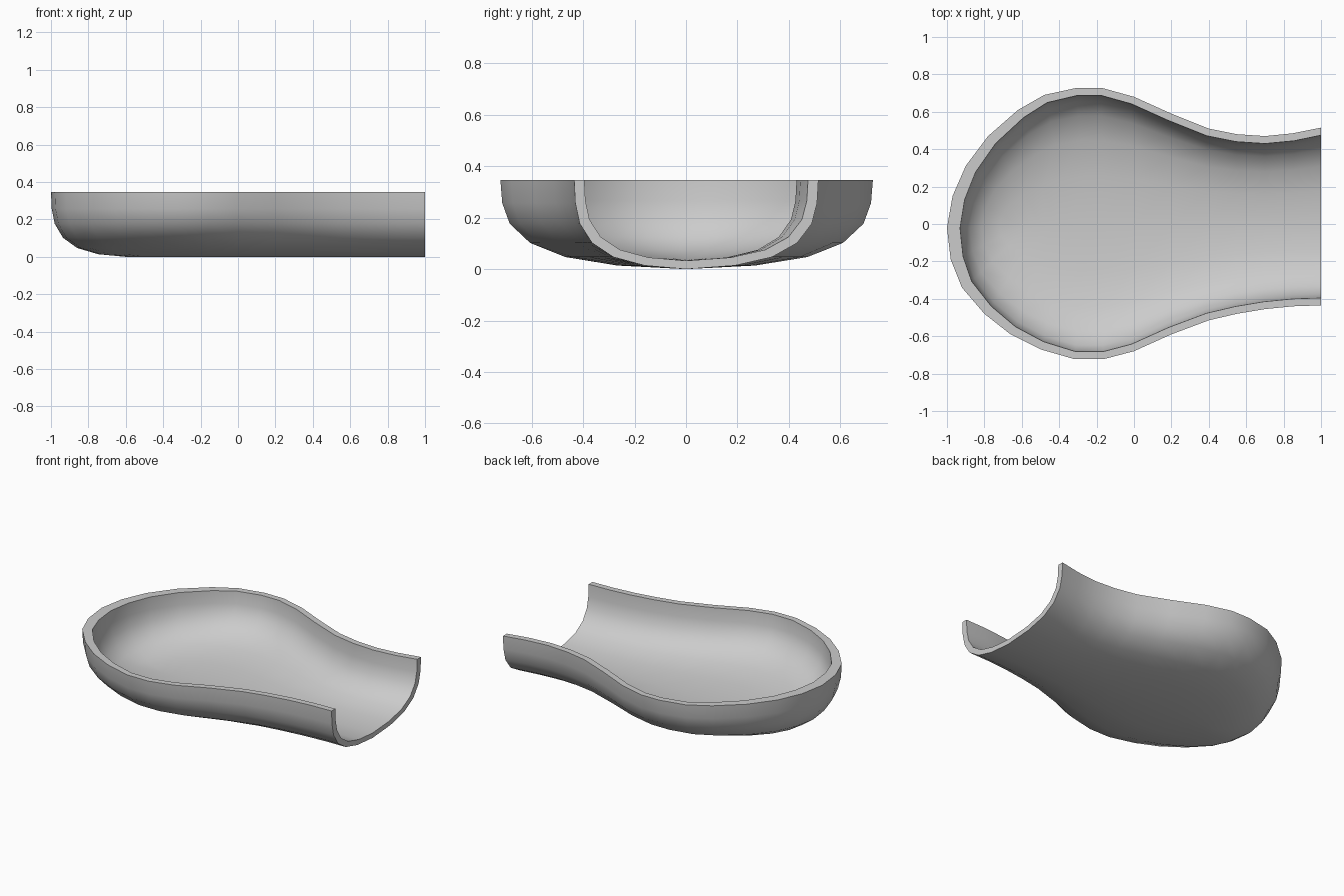
import bpy, bmesh
from mathutils import Vector

if "Cube" in bpy.data.objects:
    bpy.data.objects.remove(bpy.data.objects["Cube"])

# Rim outline: (x, y of back side) and matching (x, y of front side), mouth to tip
BACK = [(1, .515), (.85, .485), (.7, .47), (.55, .48), (.4, .51), (.2, .59), (0, .68),
        (-.17, .727), (-.31, .727), (-.48, .69), (-.62, .61), (-.78, .47), (-.9, .31), (-.97, .15)]
FRONT = [(1, -.435), (.85, -.44), (.7, -.455), (.55, -.48), (.4, -.515), (.2, -.59), (0, -.68),
         (-.16, -.722), (-.32, -.722), (-.5, -.67), (-.66, -.59), (-.8, -.48), (-.92, -.34), (-.98, -.19)]
TIP = (-1, -.02)
# Wall section: (fraction of the way out from the spine, height)
SECTION = [(1, .35), (.99, .26), (.95, .18), (.84, .105), (.65, .05), (.37, .017), (0, .003)]

outline = [Vector(p) for p in BACK + [TIP] + FRONT[::-1]]
n = len(outline)


def spine_x(i):
    # Both sides share the spine; under the bowl it is shortened to round the tip
    x = (outline[i].x + outline[n - 1 - i].x) / 2
    return x if x > -.2 else -.2 + (x + .2) * .5


def inset(i):
    # Wall thickness, a little heavier at the tip
    t = (outline[min(i + 1, n - 1)] - outline[max(i - 1, 0)]).normalized()
    inward = Vector((-t.y, t.x))
    d = .04 + .03 * max(0, inward.x) ** 2
    p = outline[i] + inward * d
    if i in (0, n - 1):
        p.x = 1
    return p


bm = bmesh.new()


def shell(rim, floor):
    rows = []
    for s, z in SECTION:
        h = floor + z * (.35 - floor) / .35
        rows.append([bm.verts.new((spine_x(i) * (1 - s) + p.x * s, p.y * s, h))
                     for i, p in enumerate(rim)])
    for a, b in zip(rows, rows[1:]):
        strip(a, b)
    return rows


def strip(a, b):
    for i in range(len(a) - 1):
        bm.faces.new((a[i], a[i + 1], b[i + 1], b[i]))


# Outer and inner skins, rim, and the two halves of the mouth edge
outer = shell(outline, 0)
inner = shell([inset(i) for i in range(n)], .033)
strip(outer[0], inner[0])
for e in (0, -1):
    strip([r[e] for r in outer], [r[e] for r in inner])

bmesh.ops.remove_doubles(bm, verts=bm.verts, dist=.0005)
bmesh.ops.recalc_face_normals(bm, faces=bm.faces)
lo = min(v.co.z for v in bm.verts)
for v in bm.verts:
    v.co.z -= lo

mesh = bpy.data.meshes.new("scoop_tray")
bm.to_mesh(mesh)
bm.free()
tray = bpy.data.objects.new("scoop_tray", mesh)
bpy.context.collection.objects.link(tray)
bpy.context.view_layer.objects.active = tray
tray.select_set(True)
bpy.ops.object.shade_smooth_by_angle(angle=.75)
